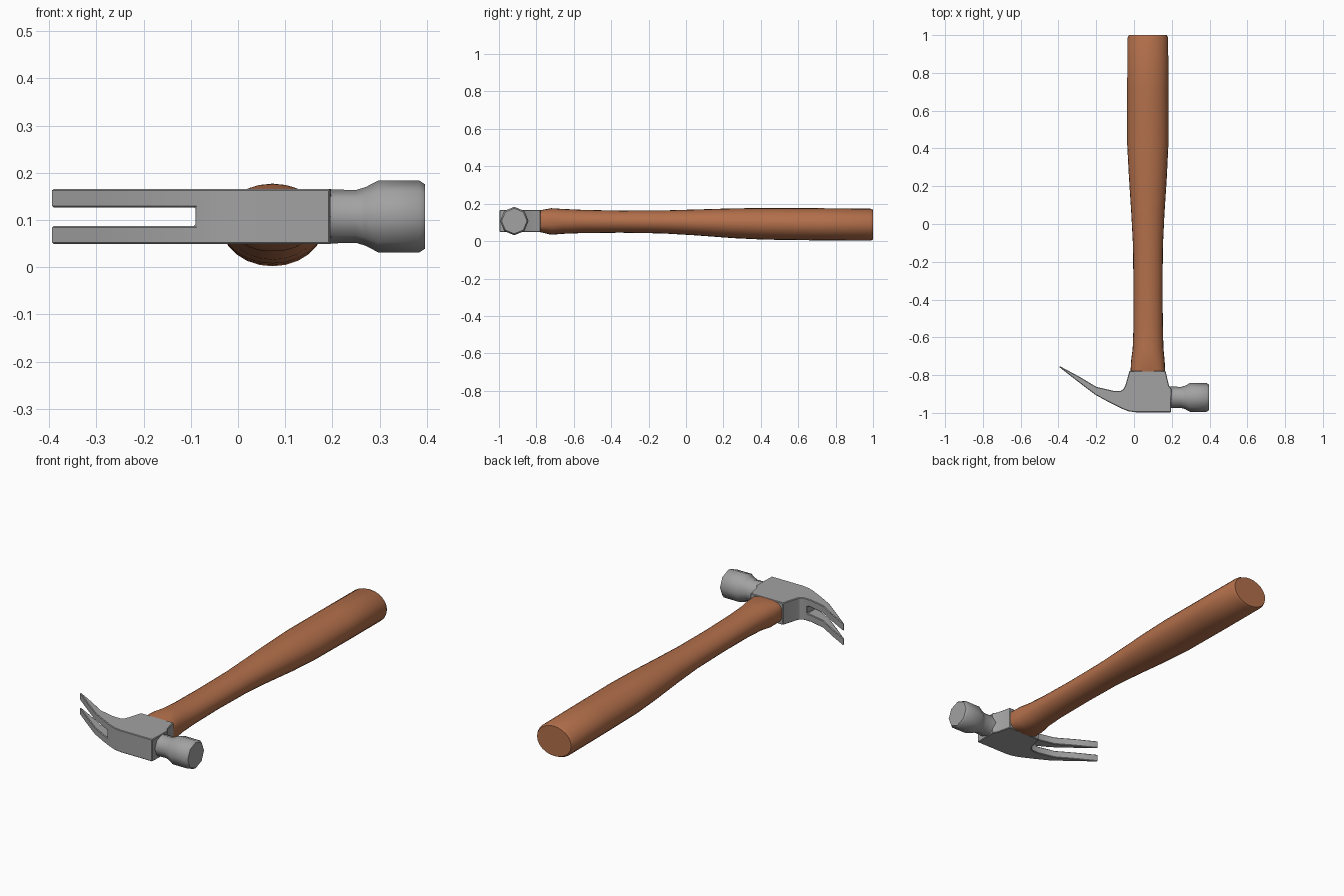
import bpy, bmesh, math

if "Cube" in bpy.data.objects:
    bpy.data.objects.remove(bpy.data.objects["Cube"])

def material(name, rgb):
    m = bpy.data.materials.new(name)
    m.diffuse_color = (*rgb, 1)
    m.use_nodes = True
    m.node_tree.nodes["Principled BSDF"].inputs["Base Color"].default_value = m.diffuse_color
    return m

WOOD = material("brown wood", (0.45, 0.16, 0.07))
STEEL = material("grey steel", (0.36, 0.36, 0.36))

def make(name, bm, mat):
    bmesh.ops.recalc_face_normals(bm, faces=bm.faces)
    me = bpy.data.meshes.new(name)
    bm.to_mesh(me)
    bm.free()
    ob = bpy.data.objects.new(name, me)
    bpy.context.collection.objects.link(ob)
    me.materials.append(mat)
    return ob

def activate(ob):
    bpy.ops.object.select_all(action='DESELECT')
    ob.select_set(True)
    bpy.context.view_layer.objects.active = ob

def smooth(ob, degrees):
    activate(ob)
    bpy.ops.object.shade_smooth_by_angle(angle=math.radians(degrees))

def loft(name, rings, mat):
    bm = bmesh.new()
    loops = [[bm.verts.new(p) for p in ring] for ring in rings]
    n = len(loops[0])
    for a, b in zip(loops, loops[1:]):
        for i in range(n):
            bm.faces.new((a[i], a[(i + 1) % n], b[(i + 1) % n], b[i]))
    bm.faces.new(loops[0])
    bm.faces.new(loops[-1])
    return make(name, bm, mat)

def oval(y, x0, x1, z0, z1, power, n=24):
    """Superellipse cross-section across the handle; power 1 is an ellipse."""
    pts = []
    for i in range(n):
        c, s = math.cos(2 * math.pi * i / n), math.sin(2 * math.pi * i / n)
        pts.append(((x0 + x1) / 2 + (x1 - x0) / 2 * math.copysign(abs(c) ** power, c), y,
                    (z0 + z1) / 2 + (z1 - z0) / 2 * math.copysign(abs(s) ** power, s)))
    return pts

# Wooden handle: swollen grip, narrow waist, flared shoulder at the head
handle = loft("handle", [oval(*s) for s in (
    (-0.80, -0.017, 0.163, 0.052, 0.163, 0.6),
    (-0.775, -0.018, 0.165, 0.047, 0.166, 0.65),
    (-0.72, -0.015, 0.162, 0.034, 0.176, 0.85),
    (-0.66, -0.007, 0.156, 0.039, 0.172, 0.95),
    (-0.55, -0.003, 0.153, 0.043, 0.167, 1),
    (-0.35, -0.003, 0.151, 0.045, 0.163, 1),
    (-0.12, -0.005, 0.153, 0.041, 0.164, 1),
    (0.05, -0.014, 0.161, 0.031, 0.169, 1),
    (0.25, -0.027, 0.174, 0.016, 0.175, 1),
    (0.42, -0.036, 0.182, 0.008, 0.177, 1),
    (0.70, -0.036, 0.182, 0.004, 0.176, 1),
    (0.985, -0.035, 0.181, 0.002, 0.174, 1),
    (1.0, -0.027, 0.173, 0.009, 0.167, 1))], WOOD)
smooth(handle, 40)

# Steel head body with curved claw: profile in plan, extruded upwards
PROFILE = [(-0.396, -0.757), (-0.30, -0.832), (-0.205, -0.904), (-0.13, -0.945),
           (-0.066, -0.977), (-0.03, -0.991), (0.01, -0.997), (0.195, -0.997),
           (0.199, -0.875), (0.185, -0.855), (0.167, -0.778), (-0.024, -0.778),
           (-0.045, -0.852), (-0.054, -0.872), (-0.07, -0.883), (-0.11, -0.883),
           (-0.20, -0.862), (-0.29, -0.808), (-0.39, -0.754)]
bm = bmesh.new()
base = bm.faces.new([bm.verts.new((x, y, 0.049)) for x, y in PROFILE])
top = bmesh.ops.extrude_face_region(bm, geom=[base])["geom"]
bmesh.ops.translate(bm, vec=(0, 0, 0.117),
                    verts=[v for v in top if isinstance(v, bmesh.types.BMVert)])
head = make("head_with_claw", bm, STEEL)

# Slot between the two prongs
bpy.ops.mesh.primitive_cube_add(size=1, location=(-0.29, -0.85, 0.107))
cutter = bpy.context.object
cutter.name = "slot_cutter"
cutter.scale = (0.40, 0.5, 0.039)
cutter.hide_render = True
bpy.context.view_layer.update()
cut = head.modifiers.new("slot", 'BOOLEAN')
cut.operation, cut.solver, cut.object = 'DIFFERENCE', 'EXACT', cutter
bevel = head.modifiers.new("soft edges", 'BEVEL')
bevel.width, bevel.segments = 0.004, 1
bevel.limit_method, bevel.angle_limit = 'ANGLE', math.radians(50)
activate(head)
bpy.ops.object.modifier_apply(modifier="slot")
bpy.ops.object.modifier_apply(modifier="bevel" if "bevel" in head.modifiers else "soft edges")
bpy.data.objects.remove(cutter)
smooth(head, 30)

# Striking face and neck: eight-sided turned shape along x
def ring(x, r, n=8):
    return [(x, -0.918 + r * math.cos(2 * math.pi * i / n),
             0.1075 + r * math.sin(2 * math.pi * i / n)) for i in range(n)]

poll = loft("striking_face", [ring(*s) for s in (
    (0.18, 0.058), (0.20, 0.057), (0.25, 0.056), (0.27, 0.062), (0.297, 0.076),
    (0.384, 0.076), (0.396, 0.068))], STEEL)
smooth(poll, 50)
